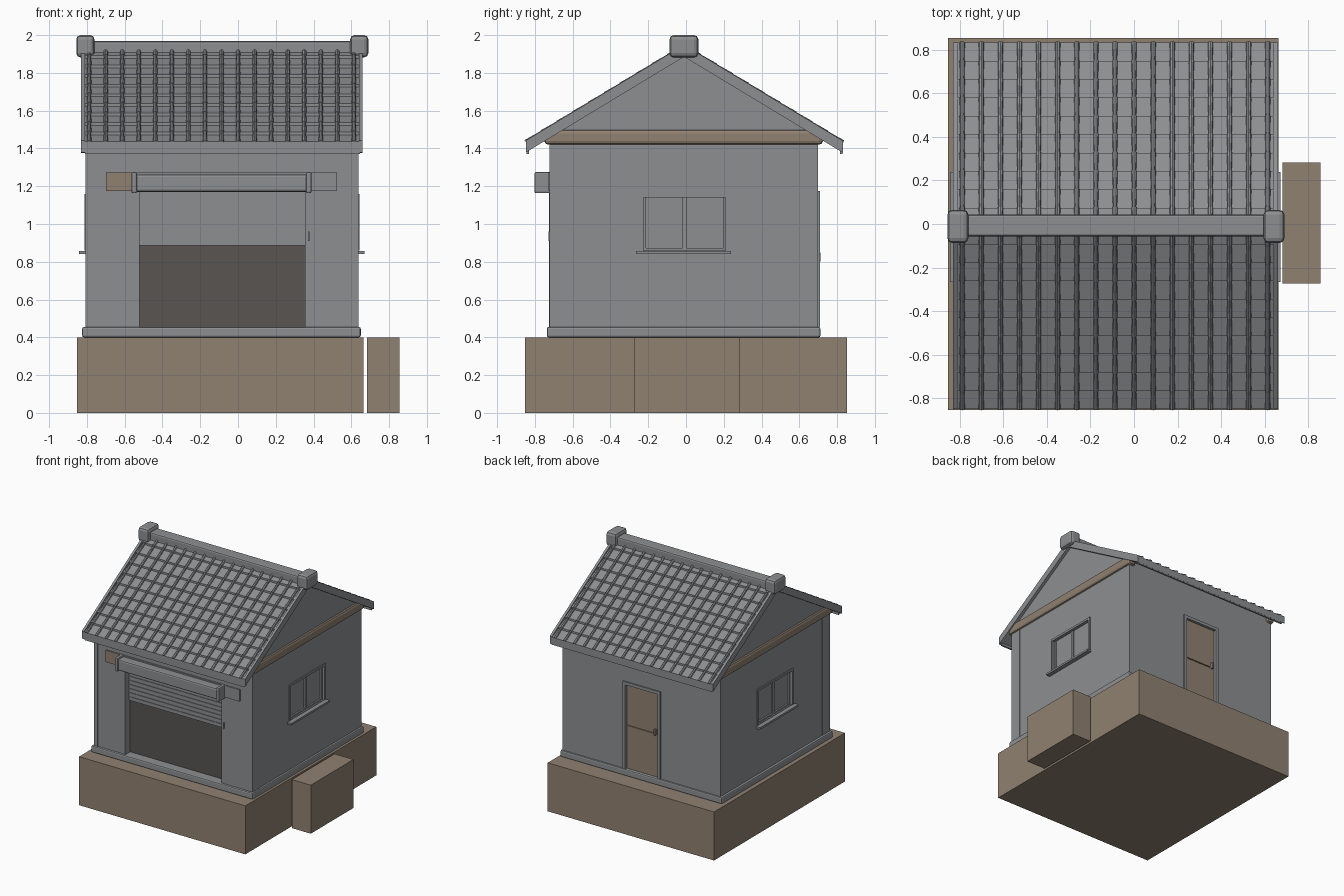
import bpy, bmesh, math
from mathutils import Matrix, Vector

if "Cube" in bpy.data.objects:
    bpy.data.objects.remove(bpy.data.objects["Cube"], do_unlink=True)


def material(name, rgb):
    m = bpy.data.materials.new(name)
    m.use_nodes = True
    m.diffuse_color = (*rgb, 1)
    m.node_tree.nodes["Principled BSDF"].inputs["Base Color"].default_value = (*rgb, 1)
    return m


GREY = material("plaster grey", (0.265, 0.275, 0.285))
BROWN = material("earth brown", (0.280, 0.220, 0.166))
DARK = material("dark interior", (0.098, 0.089, 0.083))

CX, HW = -0.085, 0.72          # house middle and half width along x
FRONT, BACK = -0.72, 0.70      # wall planes along y
RIDGE_Y, SLOPE = -0.01, 0.604  # roof middle and pitch


def finish(name, bm, mat, bevel=0):
    bmesh.ops.recalc_face_normals(bm, faces=bm.faces)
    me = bpy.data.meshes.new(name)
    bm.to_mesh(me)
    bm.free()
    ob = bpy.data.objects.new(name, me)
    bpy.context.collection.objects.link(ob)
    me.materials.append(mat)
    if bevel:
        mod = ob.modifiers.new("bevel", "BEVEL")
        mod.width, mod.segments = bevel, 2
    return ob


def add_box(bm, x, y, z):
    lo = Vector(min(p) for p in (x, y, z))
    hi = Vector(max(p) for p in (x, y, z))
    mat = Matrix.Translation((lo + hi) / 2) @ Matrix.Diagonal((*(hi - lo), 1))
    bmesh.ops.create_cube(bm, size=1, matrix=mat)


def boxes(name, mat, *parts, bevel=0):
    bm = bmesh.new()
    for p in parts:
        add_box(bm, *p)
    return finish(name, bm, mat, bevel)


def prism(name, mat, profile, x0, x1):
    """Extrude a (y, z) outline along x."""
    bm = bmesh.new()
    face = bm.faces.new([bm.verts.new((x0, y, z)) for y, z in profile])
    out = bmesh.ops.extrude_face_region(bm, geom=[face])
    bmesh.ops.translate(bm, vec=(x1 - x0, 0, 0),
                        verts=[v for v in out["geom"] if isinstance(v, bmesh.types.BMVert)])
    return finish(name, bm, mat)


def pitch(y, top):
    return top - SLOPE * abs(y - RIDGE_Y)


# Ground blocks and plinth
boxes("ground_block", BROWN, ((-0.853, 0.664), (-0.853, 0.853), (0, 0.4)))
boxes("side_block", BROWN, ((0.682, 0.855), (-0.273, 0.283), (0, 0.4)))
boxes("plinth", GREY, ((-0.825, 0.65), (-0.737, 0.712), (0.4, 0.455)), bevel=0.01)

# Gabled walls with recesses for the shutter, door and windows
walls = prism("walls", GREY, [(FRONT, 0.4), (BACK, 0.4), (BACK, pitch(BACK, 1.89)),
              (RIDGE_Y, 1.89), (FRONT, pitch(FRONT, 1.89))], CX - HW, CX + HW)
WIN_Y, WIN_Z = (-0.225, 0.21), (0.86, 1.15)
DOOR_X, DOOR_Z = (-0.25, 0.07), (0.455, 1.16)
cuts = [((-0.545, 0.355), (FRONT - 0.1, FRONT + 0.07), (0.455, 1.25)),
        (DOOR_X, (BACK - 0.03, BACK + 0.1), DOOR_Z)]
for s in (1, -1):
    cuts.append(((CX + s * (HW - 0.025), CX + s * (HW + 0.1)), WIN_Y, WIN_Z))
cutter = boxes("opening_cutter", DARK, *cuts)
cutter.hide_render = True
cutter.hide_viewport = True
cutter.display_type = "WIRE"
mod = walls.modifiers.new("openings", "BOOLEAN")
mod.operation, mod.solver, mod.object = "DIFFERENCE", "EXACT", cutter

# Side details, the same on both gable ends
for s, tag in ((1, "left"), (-1, "right")):
    def at(a, b):
        return (CX + s * (HW + a), CX + s * (HW + b))
    y0, y1 = WIN_Y
    z0, z1 = WIN_Z
    mid = (y0 + y1) / 2
    w = 0.018
    edge = at(-0.02, 0.007)
    boxes(tag + "_window_frame", GREY,
          (edge, (y0 - w, y0), (z0, z1 + 0.008)), (edge, (y1, y1 + w), (z0, z1 + 0.008)),
          (edge, (y0, y1), (z1 - 0.01, z1 + 0.008)))
    sash = at(-0.025, -0.012)
    boxes(tag + "_window_sash", GREY,
          (sash, (mid - 0.01, mid + 0.01), WIN_Z),
          (sash, (y0, y0 + 0.012), WIN_Z), (sash, (y1 - 0.012, y1), WIN_Z),
          (sash, (y0, y1), (z0, z0 + 0.012)))
    boxes(tag + "_window_sill", GREY, (at(-0.02, 0.036), (-0.265, 0.238), (0.84, 0.856)))
    boxes(tag + "_front_pilaster", GREY, (at(-0.03, 0.003), (FRONT - 0.002, -0.625), (0.45, 1.42)))
    boxes(tag + "_gable_beam", BROWN, (at(-0.05, 0.016), (-0.75, 0.725), (1.42, 1.5)), bevel=0.02)

# Shutter opening: dark inside, slatted half shutter, post, housing
boxes("dark_opening", DARK, ((-0.545, 0.355), (FRONT + 0.06, FRONT + 0.068), (0.455, 0.9)))
slats = []
count = 9
for i in range(count):
    z = 0.885 + i * 0.034
    slats.append(((-0.525, 0.355), (FRONT + 0.048, FRONT + 0.07), (z, z + 0.029)))
slats.append(((-0.525, 0.355), (FRONT + 0.053, FRONT + 0.07), (0.89, 1.2)))
boxes("shutter", GREY, *slats)
boxes("shutter_post", GREY, ((-0.547, -0.522), (FRONT - 0.004, FRONT + 0.069), (0.455, 1.2)))
boxes("shutter_housing", GREY, ((-0.545, 0.37), (-0.795, -0.715), (1.17, 1.262)), bevel=0.012)
boxes("housing_ends", GREY, *[((x - 0.014, x + 0.014), (-0.802, -0.715), (1.163, 1.275))
                              for x in (-0.55, 0.375)], bevel=0.008)
boxes("sign_plate_brown", BROWN, ((-0.70, -0.56), (-0.729, -0.715), (1.175, 1.272)))
boxes("sign_plate_grey", GREY, ((-0.56, 0.525), (-0.729, -0.715), (1.175, 1.272)))
boxes("shutter_switch", GREY, ((0.371, 0.379), (-0.728, -0.715), (0.91, 0.96)))

# Back door
dx0, dx1 = DOOR_X
jamb = (BACK - 0.03, BACK + 0.01)
boxes("door_frame", GREY, ((dx0 - 0.012, dx0 + 0.012), jamb, DOOR_Z),
      ((dx1 - 0.012, dx1 + 0.012), jamb, DOOR_Z), ((dx0 - 0.012, dx1 + 0.012), jamb, (1.15, 1.175)))
leaf = (BACK - 0.03, BACK - 0.012)
boxes("back_door", BROWN, (DOOR_X, leaf, (0.455, 0.808)), (DOOR_X, leaf, (0.816, 1.15)),
      (DOOR_X, (BACK - 0.03, BACK - 0.02), (0.8, 0.82)))
boxes("door_handle", BROWN, ((-0.215, -0.2), (BACK - 0.02, BACK + 0.012), (0.8, 0.85)), bevel=0.004)

# Roof slab, eave boards and gable rims
Y0, Y1 = -0.848, 0.832
RX0, RX1 = -0.83, 0.66


def roof_band(name, top, bottom, x0, x1):
    outline = [(y, pitch(y, top)) for y in (Y0, RIDGE_Y, Y1)]
    outline += [(y, pitch(y, bottom)) for y in (Y1, RIDGE_Y, Y0)]
    prism(name, GREY, outline, x0, x1)


roof_band("roof_slab", 1.925, 1.885, RX0, RX1)
roof_band("left_roof_rim", 1.948, 1.9, 0.64, RX1)
roof_band("right_roof_rim", 1.948, 1.9, RX0, -0.81)
boxes("eave_boards", GREY, ((RX0, RX1), (Y0, Y0 + 0.015), (1.385, 1.425)),
      ((RX0 + 0.02, RX1 - 0.015), (Y0 + 0.003, Y0 + 0.018), (1.37, 1.4)),
      ((RX0, RX1), (Y1 - 0.015, Y1), (1.385, 1.425)),
      ((RX0 + 0.02, RX1 - 0.015), (Y1 - 0.018, Y1 - 0.003), (1.37, 1.4)))

# Stepped tile courses with a round rib over each joint
ROWS, RIBS = 10, 17
ribs = bmesh.new()
for s, end, tag in ((-1, Y0, "front"), (1, Y1, "back")):
    run = abs(end - RIDGE_Y) / ROWS
    outline = [(RIDGE_Y, 1.915)]
    for i in range(ROWS):
        for d, lift in ((i * run, 0.002), ((i + 1) * run, 0.017)):
            y = RIDGE_Y + s * d
            outline.append((y, pitch(y, 1.925 + lift)))
    outline.append((end, pitch(end, 1.915)))
    prism(tag + "_roof_tiles", GREY, outline, -0.815, 0.645)
    along = Vector((0, s, -SLOPE))
    turn = along.to_track_quat("Z", "X").to_matrix().to_4x4()
    for i in range(ROWS):
        y = RIDGE_Y + s * (i + 0.5) * run
        for k in range(RIBS):
            place = Matrix.Translation((-0.788 + k * 0.0876, y, pitch(y, 1.94)))
            bmesh.ops.create_cone(ribs, cap_ends=True, segments=8, radius1=0.0095,
                                  radius2=0.0125, depth=run * math.hypot(1, SLOPE),
                                  matrix=place @ turn)
finish("roof_ribs", ribs, GREY)

# Ridge beam with end caps
boxes("ridge", GREY, ((-0.80, 0.64), (-0.057, 0.043), (1.89, 1.968)), bevel=0.012)
boxes("ridge_caps", GREY, *[((x - 0.048, x + 0.048), (-0.087, 0.065), (1.882, 2.0))
                            for x in (-0.808, 0.642)], bevel=0.022)
